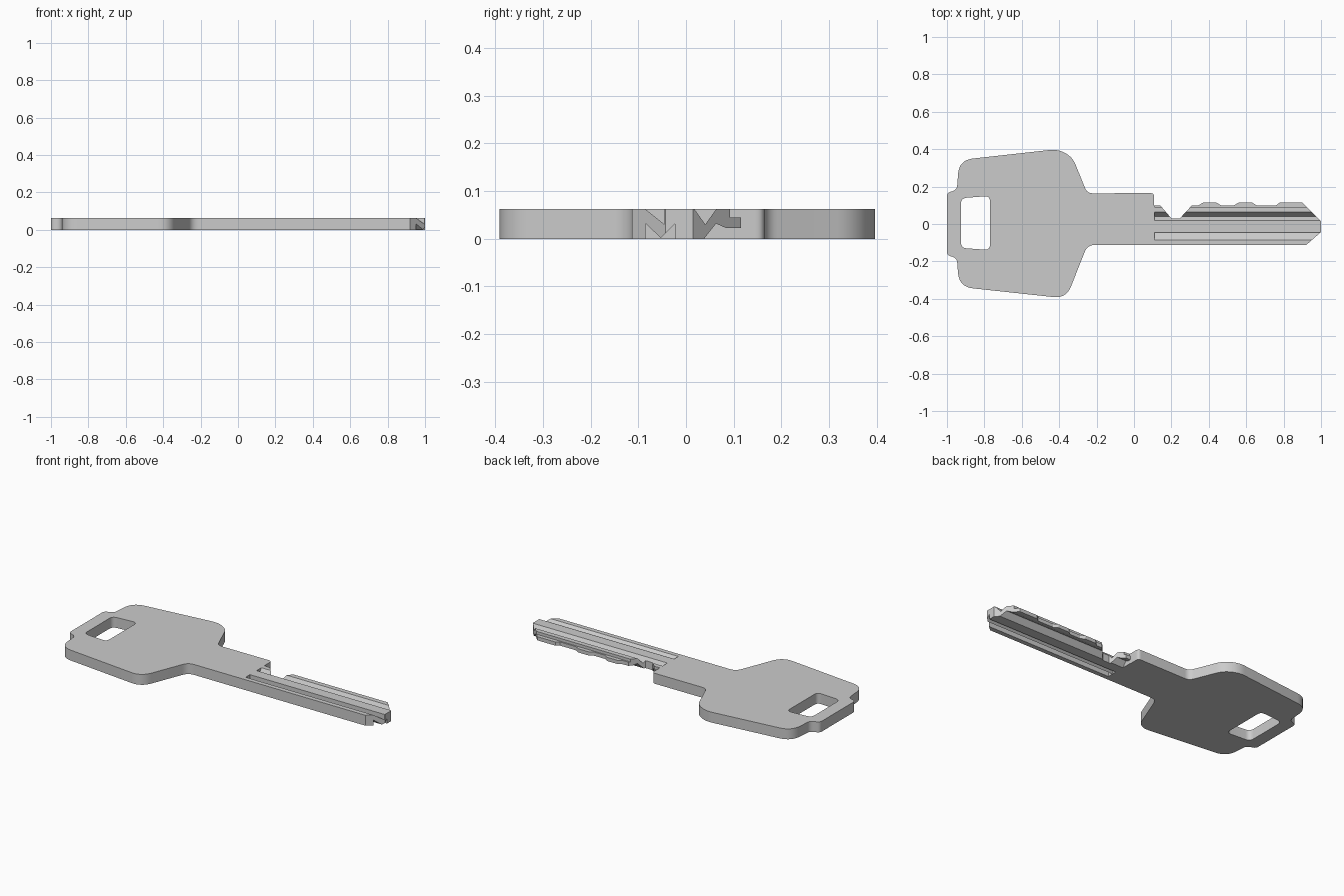
import bpy
import bmesh
import math
from mathutils import Vector

THICK = 0.062
GROOVE_START = 0.11

if "Cube" in bpy.data.objects:
    bpy.data.objects.remove(bpy.data.objects["Cube"], do_unlink=True)

metal = bpy.data.materials.new("grey metal")
metal.use_nodes = True
GREY = (0.6, 0.6, 0.6, 1)
metal.diffuse_color = GREY
shader = next(n for n in metal.node_tree.nodes if n.type == "BSDF_PRINCIPLED")
shader.inputs["Base Color"].default_value = GREY


def rounded(corners, steps=8):
    """Outline through (x, y, cut) corners, each rounded over its cut length."""
    pts = []
    for i, (x, y, cut) in enumerate(corners):
        p = Vector((x, y))
        if not cut:
            pts.append(p)
            continue
        before = Vector(corners[i - 1][:2])
        after = Vector(corners[(i + 1) % len(corners)][:2])
        a = p + (before - p).normalized() * cut
        b = p + (after - p).normalized() * cut
        for k in range(steps + 1):
            t = k / steps
            pts.append(a * (1 - t) ** 2 + p * 2 * t * (1 - t) + b * t * t)
    return pts


def add_prism(bm, points, depth):
    """Extrude a flat loop of 3D points along depth."""
    face = bm.faces.new([bm.verts.new(p) for p in points])
    res = bmesh.ops.extrude_face_region(bm, geom=[face], use_keep_orig=True)
    moved = [g for g in res["geom"] if isinstance(g, bmesh.types.BMVert)]
    bmesh.ops.translate(bm, verts=moved, vec=depth)


def make_object(name, bm):
    bmesh.ops.recalc_face_normals(bm, faces=bm.faces)
    mesh = bpy.data.meshes.new(name)
    bm.to_mesh(mesh)
    bm.free()
    mesh.materials.append(metal)
    obj = bpy.data.objects.new(name, mesh)
    bpy.context.collection.objects.link(obj)
    return obj


# Key outline: bow, neck, toothed blade, tip
bow_lower = [
    (-1, -0.167, 0.02), (-0.947, -0.182, 0.025), (-0.935, -0.336, 0.075),
    (-0.362, -0.398, 0.07), (-0.249, -0.112, 0.04),
]
tip = [(0.92, -0.113, 0), (1, -0.043, 0), (1, 0.015, 0), (0.9, 0.115, 0)]
teeth = [
    (0.78, 0.115), (0.76, 0.1), (0.655, 0.1), (0.63, 0.115),
    (0.56, 0.115), (0.535, 0.1), (0.465, 0.1), (0.44, 0.115),
    (0.37, 0.115), (0.345, 0.1), (0.31, 0.1), (0.245, 0.03),
    (0.2, 0.03), (0.14, 0.1), (0.108, 0.1),
]
bow_upper = [
    (0.108, 0.165, 0.02), (-0.25, 0.164, 0.03), (-0.33, 0.36, 0.045),
    (-0.41, 0.4, 0.04), (-0.935, 0.342, 0.075), (-0.947, 0.182, 0.025),
    (-1, 0.167, 0.02),
]
outline = rounded(bow_lower + tip + [(x, y, 0) for x, y in teeth] + bow_upper)
bm = bmesh.new()
add_prism(bm, [(p.x, p.y, 0) for p in outline], (0, 0, THICK))
key = make_object("key", bm)

# Cutter: key ring hole and the long blade grooves, as (y, z) sections
bm = bmesh.new()
hole = rounded([(-0.925, -0.128, 0.03), (-0.77, -0.139, 0.03),
                (-0.77, 0.15, 0.03), (-0.925, 0.138, 0.03)])
add_prism(bm, [(p.x, p.y, -0.05) for p in hole], (0, 0, 0.2))
grooves = [
    [(-0.1075, 0.08), (-0.085, 0.062), (-0.045, 0.03), (-0.045, 0.08)],
    [(0.005, 0.08), (0.0405, 0.03), (0.076, 0.08)],
    [(0.092, 0.045), (0.14, 0.045), (0.14, 0.08), (0.092, 0.08)],
    [(0.022, -0.02), (0.063, 0.032), (0.083, 0.023), (0.14, 0.023), (0.14, -0.02)],
    [(-0.085, -0.02), (-0.085, 0.032), (-0.053, 0.002), (-0.023, 0.032), (-0.023, -0.02)],
]
for section in grooves:
    add_prism(bm, [(GROOVE_START, y, z) for y, z in section], (1, 0, 0))
cutter = make_object("groove_cutter", bm)
cutter.hide_render = True

# Apply the cuts and drop the cutter
cut = key.modifiers.new("cuts", "BOOLEAN")
cut.operation = "DIFFERENCE"
cut.solver = "EXACT"
cut.object = cutter
for obj in bpy.context.selected_objects:
    obj.select_set(False)
bpy.context.view_layer.objects.active = key
key.select_set(True)
bpy.ops.object.modifier_apply(modifier=cut.name)
bpy.data.objects.remove(cutter, do_unlink=True)

# Smooth the rounded rim, keep machined edges sharp
bpy.ops.object.shade_smooth_by_angle(angle=math.radians(25))
